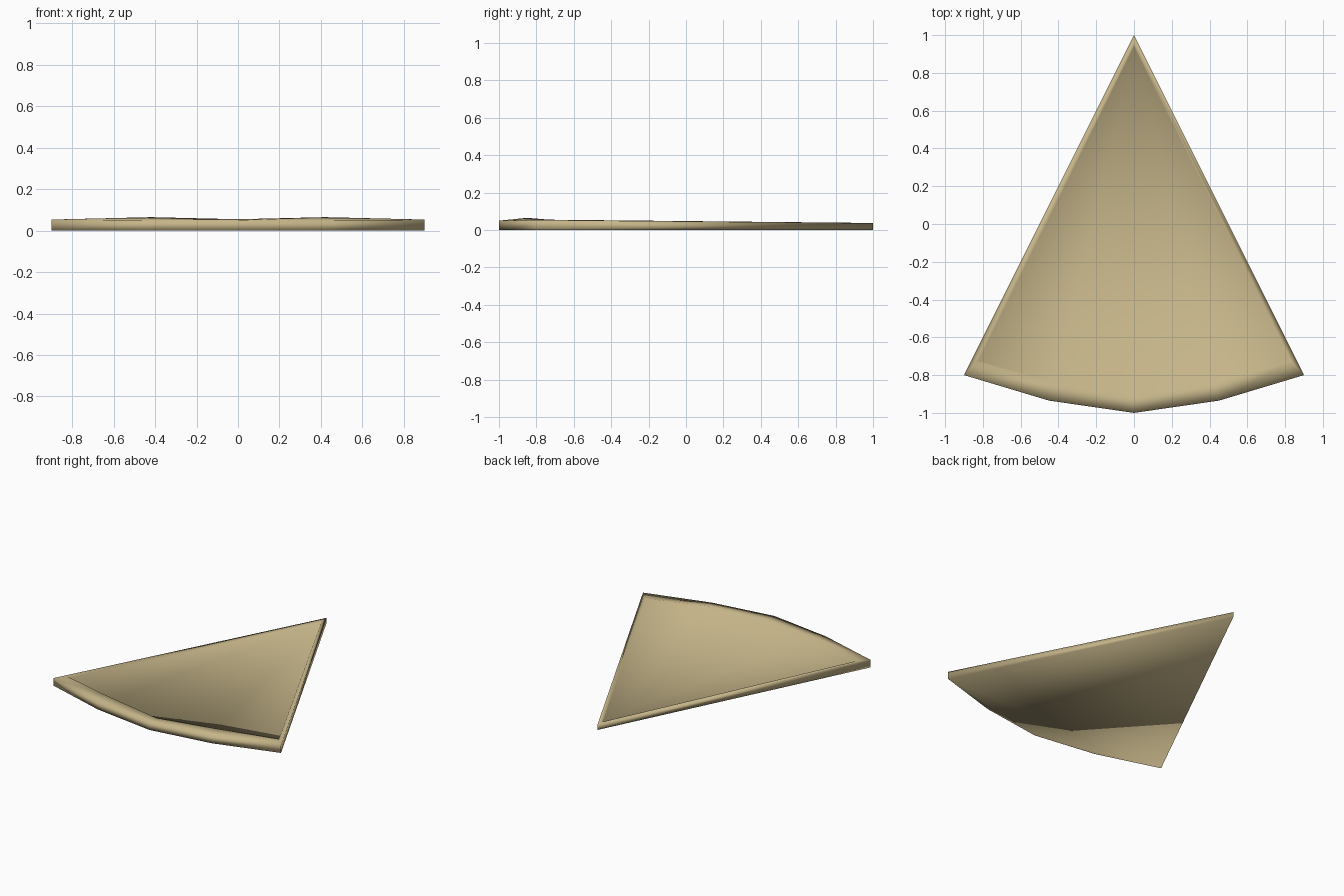
import bpy, bmesh

if "Cube" in bpy.data.objects:
    bpy.data.objects.remove(bpy.data.objects["Cube"])

tan = bpy.data.materials.new("baked_tan")
tan.diffuse_color = (0.56, 0.46, 0.25, 1)
tan.use_nodes = True
tan.node_tree.nodes["Principled BSDF"].inputs["Base Color"].default_value = tan.diffuse_color

def mirrored(half):
    # half runs from the front centre to the tip; add the x-mirrored points
    return half + [(-x, y, z) for x, y, z in reversed(half[1:-1])]

# outlines: base, outer top edge, raised rim, sunken top surface
base = mirrored([(0, -1, 0), (.45, -.935, 0), (.9, -.8, 0), (0, 1, 0)])
outer = mirrored([(0, -1, .05), (.45, -.935, .05), (.9, -.8, .053), (0, 1, .037)])
rim = mirrored([(0, -.92, .055), (.42, -.85, .065), (.835, -.73, .055), (0, .95, .038)])
inner = mirrored([(0, -.912, .045), (.415, -.842, .05), (.825, -.724, .045), (0, .94, .032)])

bm = bmesh.new()
rings = [[bm.verts.new(p) for p in ring] for ring in (base, outer, rim, inner)]
n = len(base)
for a, b in zip(rings, rings[1:]):
    for i in range(n):
        j = (i + 1) % n
        bm.faces.new((a[i], a[j], b[j], b[i]))
bm.faces.new(rings[-1])
bm.faces.new(rings[0][::-1])
bmesh.ops.recalc_face_normals(bm, faces=bm.faces)
for f in bm.faces:
    f.smooth = True

mesh = bpy.data.meshes.new("wedge_slice")
bm.to_mesh(mesh)
bm.free()
mesh.materials.append(tan)
obj = bpy.data.objects.new("wedge_slice", mesh)
bpy.context.collection.objects.link(obj)
